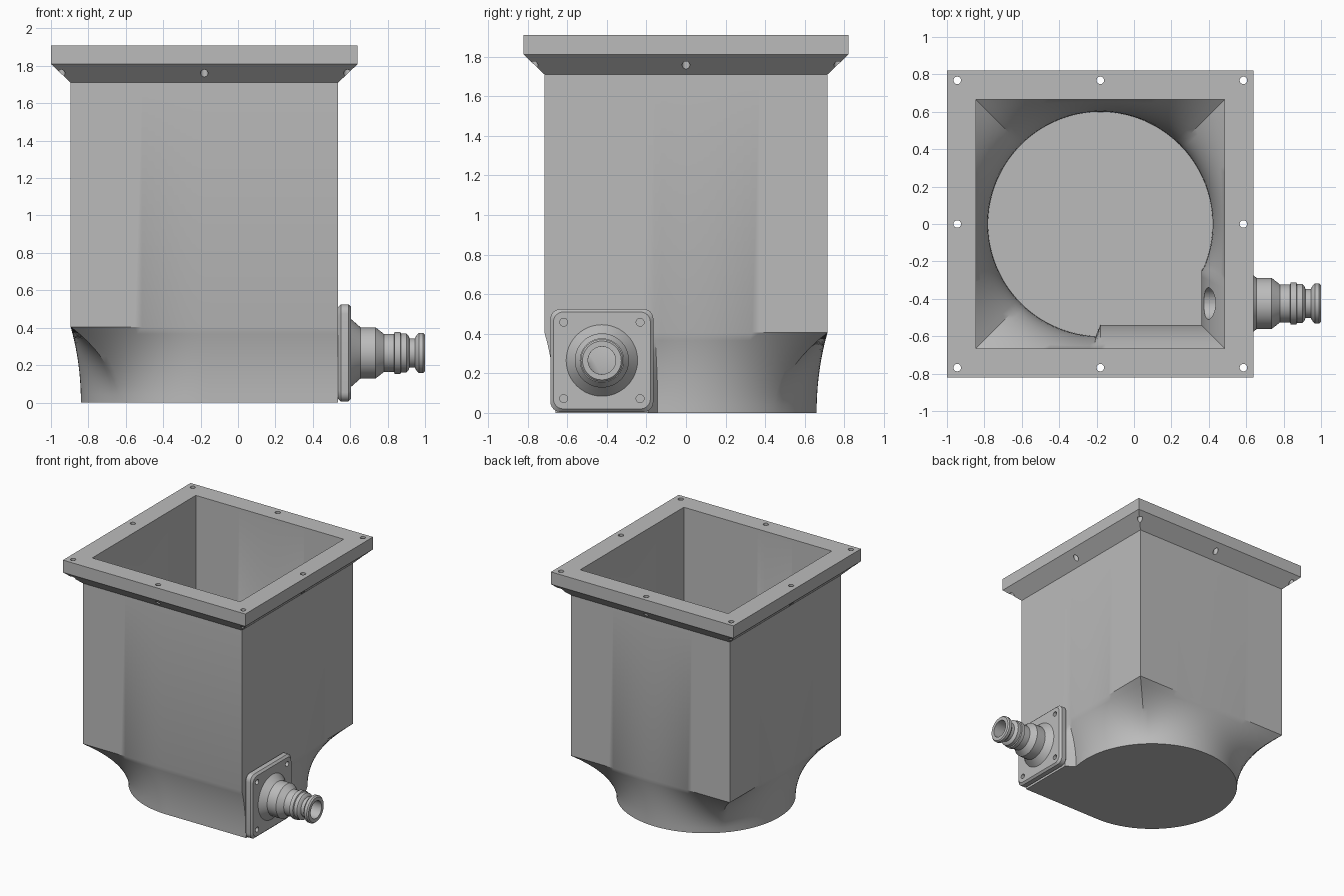
import bpy, bmesh, math
from mathutils import Vector, Matrix

if "Cube" in bpy.data.objects:
    bpy.data.objects.remove(bpy.data.objects["Cube"], do_unlink=True)

CX = -0.18                # centre of the square body
PY, PZ = -0.425, 0.265    # axis of the side fitting

grey = bpy.data.materials.new("plain grey")
grey.use_nodes = True
grey.diffuse_color = (0.5, 0.5, 0.5, 1)
grey.node_tree.nodes["Principled BSDF"].inputs["Base Color"].default_value = (0.5, 0.5, 0.5, 1)


def loft(name, rings, closed=False):
    """Bridge equal-length rings; cap the ends or join last to first."""
    bm = bmesh.new()
    loops = [[bm.verts.new(p) for p in ring] for ring in rings]
    pairs = list(zip(loops, loops[1:]))
    if closed:
        pairs.append((loops[-1], loops[0]))
    else:
        bm.faces.new(loops[0][::-1])
        bm.faces.new(loops[-1])
    n = len(loops[0])
    for a, b in pairs:
        for i in range(n):
            j = (i + 1) % n
            bm.faces.new((a[i], a[j], b[j], b[i]))
    bmesh.ops.recalc_face_normals(bm, faces=bm.faces)
    mesh = bpy.data.meshes.new(name)
    bm.to_mesh(mesh)
    bm.free()
    mesh.materials.append(grey)
    ob = bpy.data.objects.new(name, mesh)
    bpy.context.collection.objects.link(ob)
    return ob


def rod(a, b, r):
    """Temporary cylinder used for drilling."""
    a, b = Vector(a), Vector(b)
    turn = (b - a).to_track_quat('Z', 'Y').to_matrix()
    circle = [turn @ Vector((r * math.cos(t), r * math.sin(t), 0))
              for t in (math.tau * i / 32 for i in range(32))]
    ob = loft("drill", [[a + p for p in circle], [b + p for p in circle]])
    ob.hide_render = True
    return ob


def drill(ob, rods):
    bpy.context.view_layer.objects.active = ob
    for cutter in rods:
        mod = ob.modifiers.new("hole", 'BOOLEAN')
        mod.operation, mod.solver, mod.object = 'DIFFERENCE', 'EXACT', cutter
        bpy.ops.object.modifier_apply(modifier=mod.name)
        bpy.data.objects.remove(cutter, do_unlink=True)


def smooth(ob, degrees=30):
    bpy.ops.object.select_all(action='DESELECT')
    ob.select_set(True)
    bpy.context.view_layer.objects.active = ob
    bpy.ops.object.shade_smooth_by_angle(angle=math.radians(degrees))


# Outlines sampled by angle around the body axis
ANGLES = [i * 2.5 for i in range(144)]


def on_square(deg, half):
    c, s = math.cos(math.radians(deg)), math.sin(math.radians(deg))
    k = half / max(abs(c), abs(s))
    return Vector((c * k, s * k))


def foot(deg, r, side, pad_angle):
    """Round foot with one squared corner behind the fitting."""
    if 270 <= deg <= 360 - pad_angle:
        p = on_square(deg, side)
        return Vector((p.x, max(p.y, -r)))
    return Vector((math.cos(math.radians(deg)), math.sin(math.radians(deg)))) * r


def square_ring(half, z):
    return [(CX + p.x, p.y, z) for p in (on_square(d, half) for d in ANGLES)]


def transition(half, r, side, pad_angle, z0, z1, steps=10):
    """Curved rings from the foot up to the square."""
    rings = []
    for i in range(steps + 1):
        t = i / steps
        z = (1 - t) ** 2 * z0 + 2 * t * (1 - t) * (z0 + z1) * 0.53 + t * t * z1
        ring = []
        for d in ANGLES:
            p = foot(d, r, side, pad_angle).lerp(on_square(d, half), t * t)
            ring.append((CX + p.x, p.y, z))
        rings.append(ring)
    return rings


# Hollow body: foot, walls, flared flange, inner walls and floor
outer = transition(0.715, 0.66, 0.715, 14, 0, 0.405)
flange = [square_ring(0.715, 1.71), square_ring(0.82, 1.81),
          square_ring(0.82, 1.91), square_ring(0.665, 1.91)]
inner = transition(0.665, 0.60, 0.54, 24, 0.05, 0.43)[::-1]
body = loft("hopper_body", outer + flange + inner)
drill(body, [rod((CX + x * 0.765, y * 0.768, 1.6), (CX + x * 0.765, y * 0.768, 2), 0.02)
             for x in (-1, 0, 1) for y in (-1, 0, 1) if x or y]
      + [rod((0.2, PY, PZ), (0.6, PY, PZ), 0.085)])
smooth(body)


# Mounting plate with rounded corners
def plate_ring(x, half, corner=0.05):
    ring = []
    for q in range(4):
        for i in range(7):
            t = math.radians(q * 90 + i * 15)
            sy = 1 if q in (0, 3) else -1
            sz = 1 if q in (0, 1) else -1
            ring.append((x, PY + sy * (half - corner) + corner * math.cos(t),
                         PZ + sz * (half - corner) + corner * math.sin(t)))
    return ring


plate = loft("mounting_plate", [plate_ring(0.535, 0.245), plate_ring(0.55, 0.26),
                                plate_ring(0.59, 0.26), plate_ring(0.605, 0.245)])
drill(plate, [rod((0.555, PY + a * 0.193, PZ + b * 0.193),
                  (0.65, PY + a * 0.193, PZ + b * 0.193), 0.02)
              for a in (-1, 1) for b in (-1, 1)]
      + [rod((0.5, PY, PZ), (0.65, PY, PZ), 0.07)])
smooth(plate)

# Turned hose fitting: (x, radius) profile around the bore
profile = [(0.60, 0.07), (0.60, 0.185), (0.655, 0.137), (0.735, 0.137), (0.78, 0.102),
           (0.835, 0.102), (0.838, 0.112), (0.868, 0.112), (0.872, 0.104), (0.90, 0.104),
           (0.91, 0.095), (0.917, 0.078), (0.945, 0.078), (0.955, 0.095), (0.967, 0.107),
           (0.99, 0.107), (1.0, 0.098), (1.0, 0.07)]
turns = [math.tau * i / 48 for i in range(48)]
fitting = loft("hose_fitting", [[(x, PY + r * math.cos(t), PZ + r * math.sin(t)) for t in turns]
                                for x, r in profile], closed=True)
smooth(fitting)
